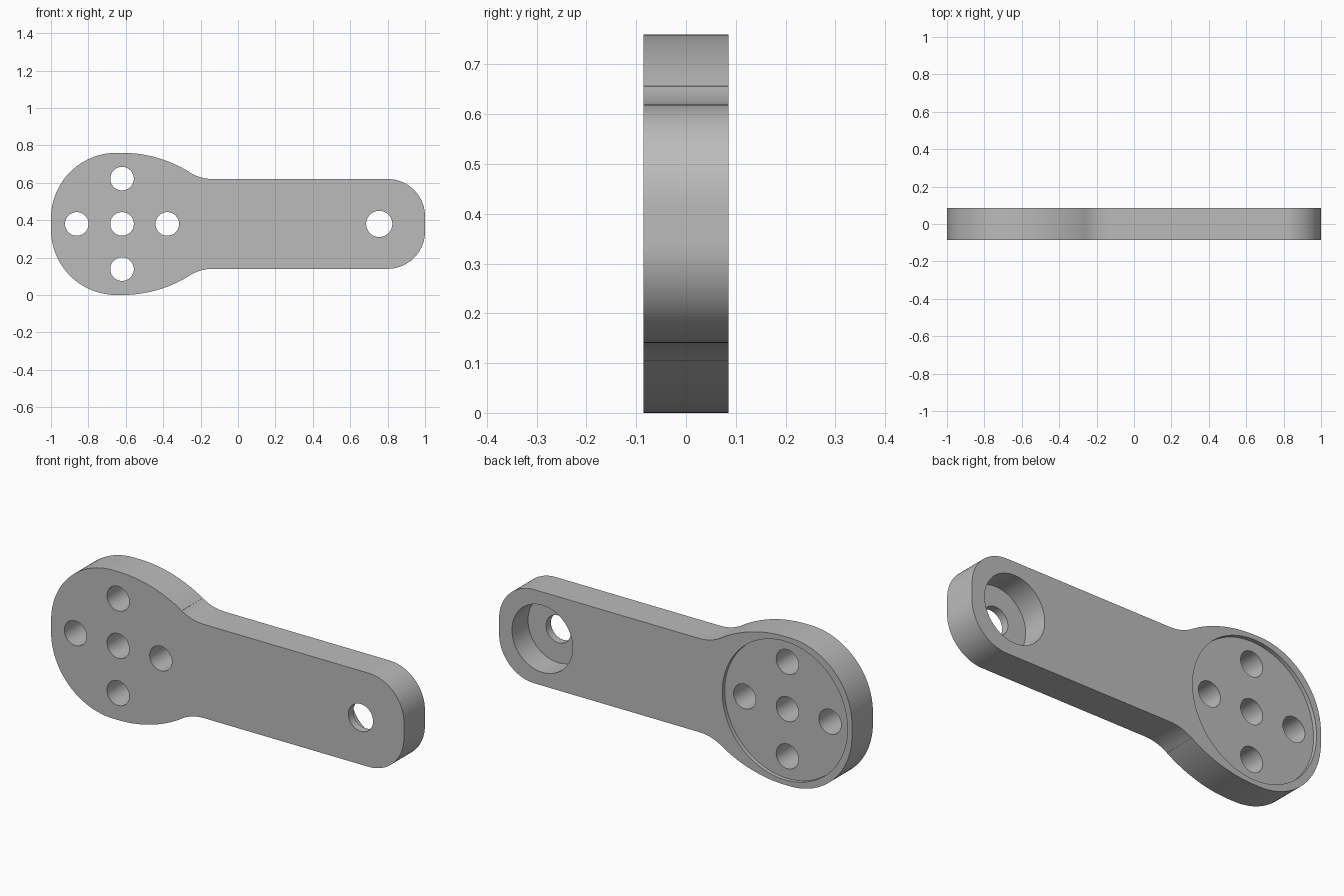
import bpy, bmesh
from math import sin, cos, radians, pi, asin
from mathutils import Matrix

if "Cube" in bpy.data.objects:
    bpy.data.objects.remove(bpy.data.objects["Cube"], do_unlink=True)

HALF = 0.085          # half thickness
MID = 0.38            # height of the centre line
HEAD_X, PIN_X = -0.62, 0.755

grey = bpy.data.materials.new("plain grey")
grey.use_nodes = True
grey.diffuse_color = (0.5, 0.5, 0.5, 1)
grey.node_tree.nodes["Principled BSDF"].inputs["Base Color"].default_value = (0.5, 0.5, 0.5, 1)


def arc(cx, cz, r, start, end, steps=24):
    angles = [radians(start + (end - start) * i / steps) for i in range(steps + 1)]
    return [(cx + r * cos(a), cz + r * sin(a)) for a in angles]


# Upper half of the outline, heights measured from the centre line
slope = 32
blend = 0.237
shoulder_r = 0.68
join_x = HEAD_X + shoulder_r * sin(radians(slope))
fillet_x = join_x + blend * sin(radians(slope))
upper = (arc(-0.65, 0.03, 0.35, 180, 90)
         + arc(HEAD_X, 0.38 - shoulder_r, shoulder_r, 90, 90 - slope)
         + arc(fillet_x, 0.24 + blend, blend, 270 - slope, 270, 12)
         + arc(0.8, 0.04, 0.2, 90, 0))
outline = upper + [(x, -z) for x, z in reversed(upper)]

# Lever body: outline extruded through the thickness
bm = bmesh.new()
face = bm.faces.new([bm.verts.new((x, -HALF, MID + z)) for x, z in outline])
extruded = bmesh.ops.extrude_face_region(bm, geom=[face])["geom"]
bmesh.ops.translate(bm, vec=(0, 2 * HALF, 0),
                    verts=[g for g in extruded if isinstance(g, bmesh.types.BMVert)])
bmesh.ops.remove_doubles(bm, verts=bm.verts, dist=0.0005)
bmesh.ops.recalc_face_normals(bm, faces=bm.faces)
mesh = bpy.data.meshes.new("lever_arm")
bm.to_mesh(mesh)
bm.free()
mesh.materials.append(grey)
lever = bpy.data.objects.new("lever_arm", mesh)
bpy.context.collection.objects.link(lever)
bpy.context.view_layer.objects.active = lever


def bore(x, z, radius, front, sides=64):
    """Cut a round hole from the back face through to y = front."""
    back = HALF + 0.1
    cut = bmesh.new()
    place = Matrix.Translation((x, (front + back) / 2, z)) @ Matrix.Rotation(pi / 2, 4, "X")
    bmesh.ops.create_cone(cut, cap_ends=True, segments=sides, radius1=radius,
                          radius2=radius, depth=back - front, matrix=place)
    data = bpy.data.meshes.new("bore_cutter")
    cut.to_mesh(data)
    cut.free()
    data.materials.append(grey)
    cutter = bpy.data.objects.new("bore_cutter", data)
    cutter.hide_render = True
    bpy.context.collection.objects.link(cutter)
    mod = lever.modifiers.new("bore", "BOOLEAN")
    mod.operation, mod.solver, mod.object = "DIFFERENCE", "EXACT", cutter
    bpy.ops.object.modifier_apply(modifier=mod.name)
    bpy.data.objects.remove(cutter, do_unlink=True)


# Shallow round seat and deep counterbore on the back
bore(HEAD_X, MID, 0.355, HALF - 0.02, 96)
bore(PIN_X, MID, 0.172, HALF - 0.13)

# Five bolt holes in a cross, and the pin hole
through = -HALF - 0.1
for dx, dz in ((0, 0), (1, 0), (-1, 0), (0, 1), (0, -1)):
    bore(HEAD_X + 0.242 * dx, MID + 0.242 * dz, 0.063, through)
bore(PIN_X, MID, 0.07, through)

bpy.ops.object.select_all(action="DESELECT")
lever.select_set(True)
bpy.ops.object.shade_smooth_by_angle(angle=radians(30))
